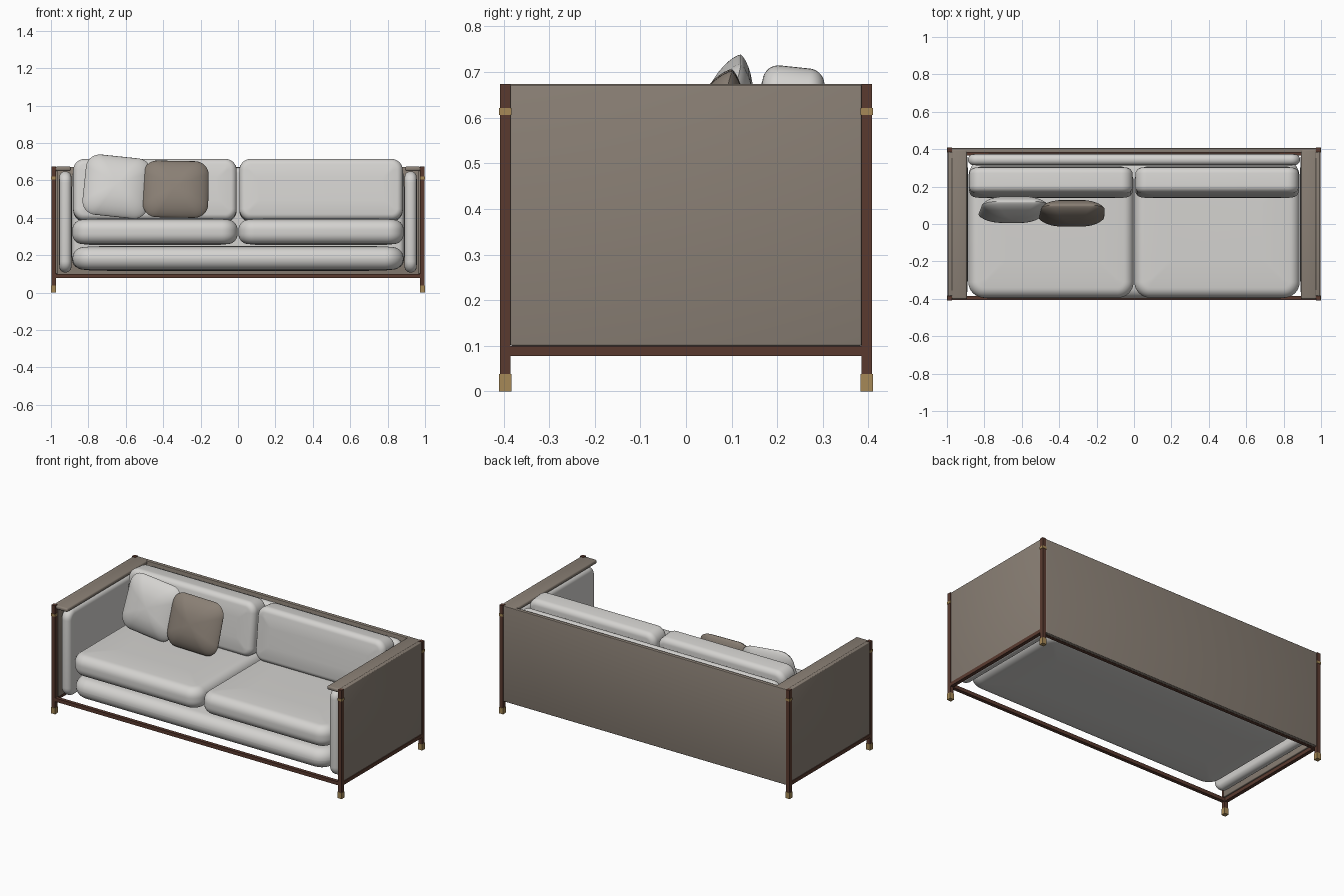
import bpy, bmesh
from math import sin, cos, pi, radians
from mathutils import Matrix, Vector

if "Cube" in bpy.data.objects:
    bpy.data.objects.remove(bpy.data.objects["Cube"])


def material(name, rgb):
    m = bpy.data.materials.new(name)
    m.diffuse_color = (*rgb, 1)
    m.use_nodes = True
    m.node_tree.nodes["Principled BSDF"].inputs["Base Color"].default_value = m.diffuse_color
    return m


LIGHT = material("light fabric", (0.66, 0.65, 0.63))
TAUPE = material("taupe leather", (0.255, 0.215, 0.178))
WOOD = material("dark wood", (0.10, 0.042, 0.028))
BRASS = material("brass", (0.38, 0.25, 0.095))


def finish(name, bm, mat, angle=None):
    bmesh.ops.recalc_face_normals(bm, faces=bm.faces)
    me = bpy.data.meshes.new(name)
    bm.to_mesh(me)
    bm.free()
    me.materials.append(mat)
    ob = bpy.data.objects.new(name, me)
    bpy.context.collection.objects.link(ob)
    if angle:
        bpy.context.view_layer.objects.active = ob
        ob.select_set(True)
        bpy.ops.object.shade_smooth_by_angle(angle=radians(angle))
        ob.select_set(False)
    return ob


def box(name, x, y, z, mat, bevel=0.0):
    """Box from (min, max) ranges, with optional rounded edges."""
    bm = bmesh.new()
    bmesh.ops.create_cube(bm, size=1)
    for v in bm.verts:
        for i, (a, b) in enumerate((x, y, z)):
            v.co[i] = (a + b) / 2 + v.co[i] * (b - a)
    if bevel:
        bmesh.ops.bevel(bm, geom=bm.edges[:], offset=bevel, segments=3,
                        affect='EDGES', profile=0.5)
    return finish(name, bm, mat, 40 if bevel else None)


def rounded_rect(w, d, r, z, n=8):
    pts = []
    for k, (sx, sy) in enumerate(((1, 1), (-1, 1), (-1, -1), (1, -1))):
        for i in range(n + 1):
            a = (k + i / n) * pi / 2
            pts.append(Vector((sx * (w / 2 - r) + r * cos(a),
                               sy * (d / 2 - r) + r * sin(a), z)))
    return pts


def loft(name, rings, mat, matrix):
    bm = bmesh.new()
    loops = [[bm.verts.new(matrix @ p) for p in ring] for ring in rings]
    n = len(loops[0])
    for a, b in zip(loops, loops[1:]):
        for i in range(n):
            bm.faces.new((a[i], a[(i + 1) % n], b[(i + 1) % n], b[i]))
    bm.faces.new(loops[0])
    bm.faces.new(loops[-1])
    return finish(name, bm, mat, 60)


def cushion(name, w, d, t, corner, edge, matrix, crown=0.006, mat=LIGHT):
    """Padded slab: rounded outline w x d, thickness t, rolled edges."""
    steps, side = 8, []
    for i in range(steps + 1):
        a = i / steps * pi / 2
        side.append((edge * (1 - cos(a)), t / 2 - crown - edge * (1 - sin(a))))
    side.append((edge + 0.05 * min(w, d), t / 2 - crown * 0.4))
    side.append((edge + 0.2 * min(w, d), t / 2))
    prof = [(o, -z) for o, z in reversed(side)] + side
    rings = [rounded_rect(w - 2 * o, d - 2 * o, max(corner - o, 0.012), z)
             for o, z in prof]
    return loft(name, rings, mat, matrix)


def pillow(name, w, d, t, matrix, mat):
    """Throw pillow with a thin seam all round."""
    scales = [0.04, 0.2, 0.4, 0.55, 0.7, 0.8, 0.88, 0.94, 0.98, 1]
    prof = [(s, -t / 2 * (1 - s ** 2.4) ** 0.75) for s in scales]
    prof += [(s, -h) for s, h in reversed(prof[:-1])]
    rings = [rounded_rect(w * s, d * s, 0.075 * s, h) for s, h in prof]
    return loft(name, rings, mat, matrix)


T = Matrix.Translation


def R(deg, axis):
    return Matrix.Rotation(radians(deg), 4, axis)


UPRIGHT = R(90, 'X')              # outline in XZ, thickness along Y
SIDEWAYS = R(90, 'Z') @ UPRIGHT   # outline in YZ, thickness along X

# corner posts with brass feet and collars
for sx, side in ((-1, "left"), (1, "right")):
    for sy, end in ((-1, "front"), (1, "back")):
        def post(part, h, z, mat):
            cx, cy = sx * 0.986, sy * 0.396
            box(f"{end}_{side}_{part}", (cx - h, cx + h), (cy - h, cy + h), z, mat)
        post("post", 0.0118, (0.03, 0.674), WOOD)
        post("foot", 0.014, (0, 0.038), BRASS)
        post("collar", 0.0138, (0.606, 0.621), BRASS)

    def span(a, b):
        return tuple(sorted((sx * a, sx * b)))
    # arm: rail, outer panel, lid and padded lining
    box(f"{side}_rail", span(0.975, 0.997), (-0.385, 0.385), (0.078, 0.1), WOOD)
    box(f"{side}_arm_panel", span(0.964, 0.995), (-0.385, 0.385), (0.1, 0.672), TAUPE, 0.004)
    box(f"{side}_arm_lid", span(0.893, 0.976), (-0.402, 0.4), (0.65, 0.674), TAUPE, 0.009)
    cushion(f"{side}_arm_cushion", 0.77, 0.54, 0.07, 0.06, 0.03,
            T((sx * 0.923, -0.003, 0.378)) @ SIDEWAYS, 0.003)
    # seat and back cushions
    cushion(f"{side}_seat_cushion", 0.884, 0.705, 0.143, 0.085, 0.055,
            T((sx * 0.444, -0.042, 0.325)))
    cushion(f"{side}_back_cushion", 0.874, 0.33, 0.148, 0.06, 0.035,
            T((sx * 0.444, 0.222, 0.547)) @ R(-6, 'X') @ UPRIGHT)

# front and back rails, back panel
box("front_rail", (-0.975, 0.975), (-0.407, -0.385), (0.078, 0.1), WOOD)
box("back_rail", (-0.975, 0.975), (0.366, 0.388), (0.078, 0.1), WOOD)
box("back_panel", (-0.974, 0.974), (0.382, 0.406), (0.079, 0.673), TAUPE, 0.004)

# base cushion and padded back lining
cushion("base_cushion", 1.77, 0.75, 0.133, 0.1, 0.06, T((0, -0.022, 0.183)))
cushion("back_lining", 1.775, 0.54, 0.064, 0.05, 0.028,
        T((0, 0.344, 0.398)) @ UPRIGHT, 0.003)

# throw pillows
pillow("light_pillow", 0.35, 0.335, 0.12,
       T((-0.648, 0.077, 0.567)) @ R(6, 'Y') @ R(-15, 'X') @ UPRIGHT, LIGHT)
pillow("taupe_pillow", 0.35, 0.315, 0.12,
       T((-0.333, 0.057, 0.553)) @ R(1, 'Y') @ R(-16, 'X') @ UPRIGHT, TAUPE)
